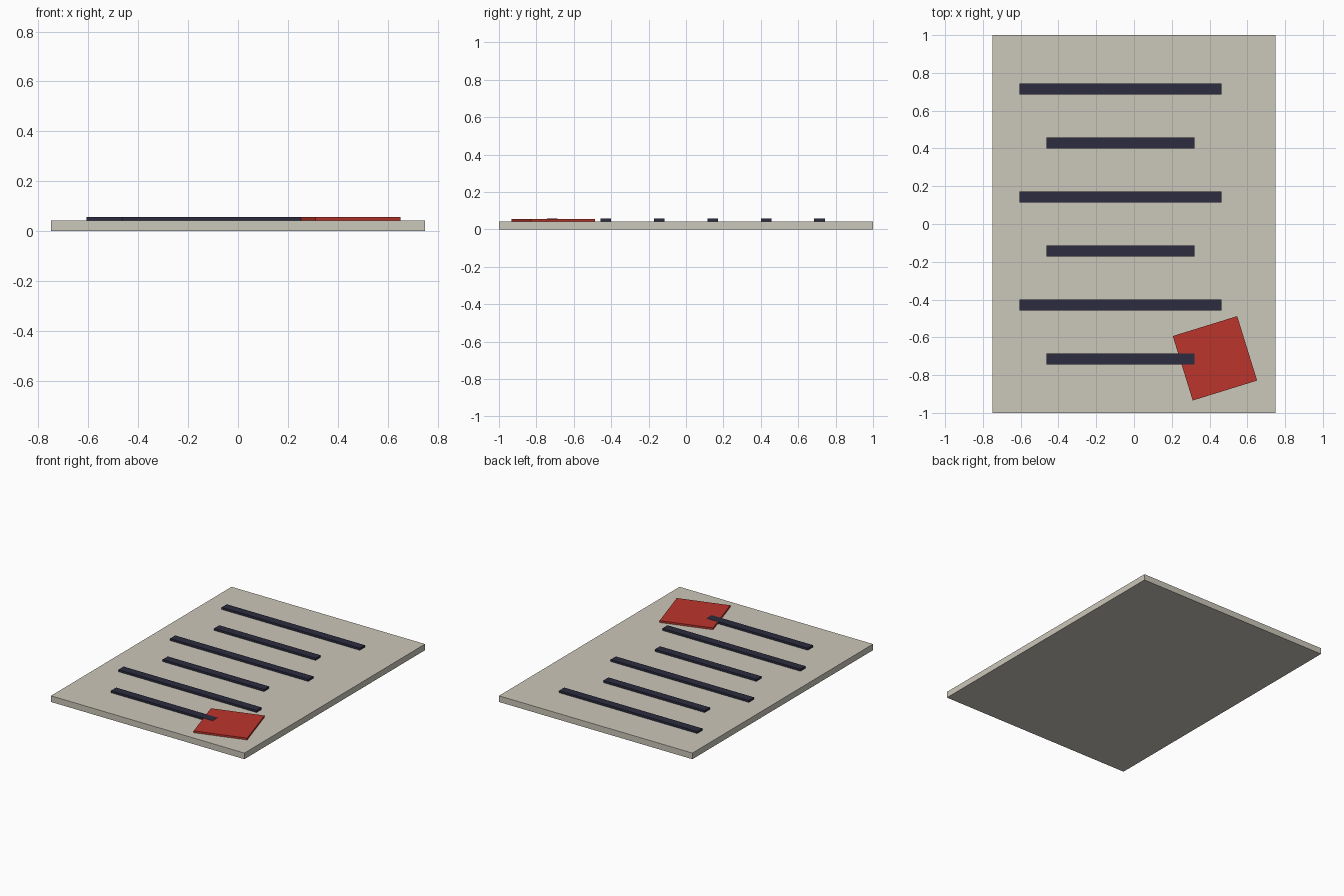
import bpy
from mathutils import Matrix

if "Cube" in bpy.data.objects:
    bpy.data.objects.remove(bpy.data.objects["Cube"])


def material(name, color):
    m = bpy.data.materials.new(name)
    m.diffuse_color = (*color, 1)
    m.use_nodes = True
    m.node_tree.nodes["Principled BSDF"].inputs["Base Color"].default_value = m.diffuse_color
    return m


def box(name, size, center, mat, angle=0.0):
    bpy.ops.mesh.primitive_cube_add(size=1, location=center, rotation=(0, 0, angle))
    ob = bpy.context.object
    ob.name = name
    ob.data.transform(Matrix.Diagonal((*size, 1)))
    ob.data.materials.append(mat)
    return ob


paper = material("paper", (0.60, 0.57, 0.49))
ink = material("ink", (0.025, 0.025, 0.05))
red = material("red", (0.50, 0.035, 0.025))

# Flat sheet lying on the ground
TOP = 0.043
box("sheet", (1.5, 2.0, TOP), (0, 0, TOP / 2), paper)

# Text-line bars, alternating long and short, sharing an inset left margin
BAR_H = 0.0143
for i in range(6):
    length = 1.071 if i % 2 == 0 else 0.786
    y = 0.714 - i * 0.2857
    box(f"line_bar_{i + 1}", (length, 0.057, BAR_H), (-0.0714, y, TOP + BAR_H / 2), ink)

# Tilted square stamp near the front right corner, just below the bar tops
STAMP_H = 0.013
box("stamp", (0.357, 0.357, STAMP_H), (0.4286, -0.711, TOP + STAMP_H / 2), red, 0.3)
